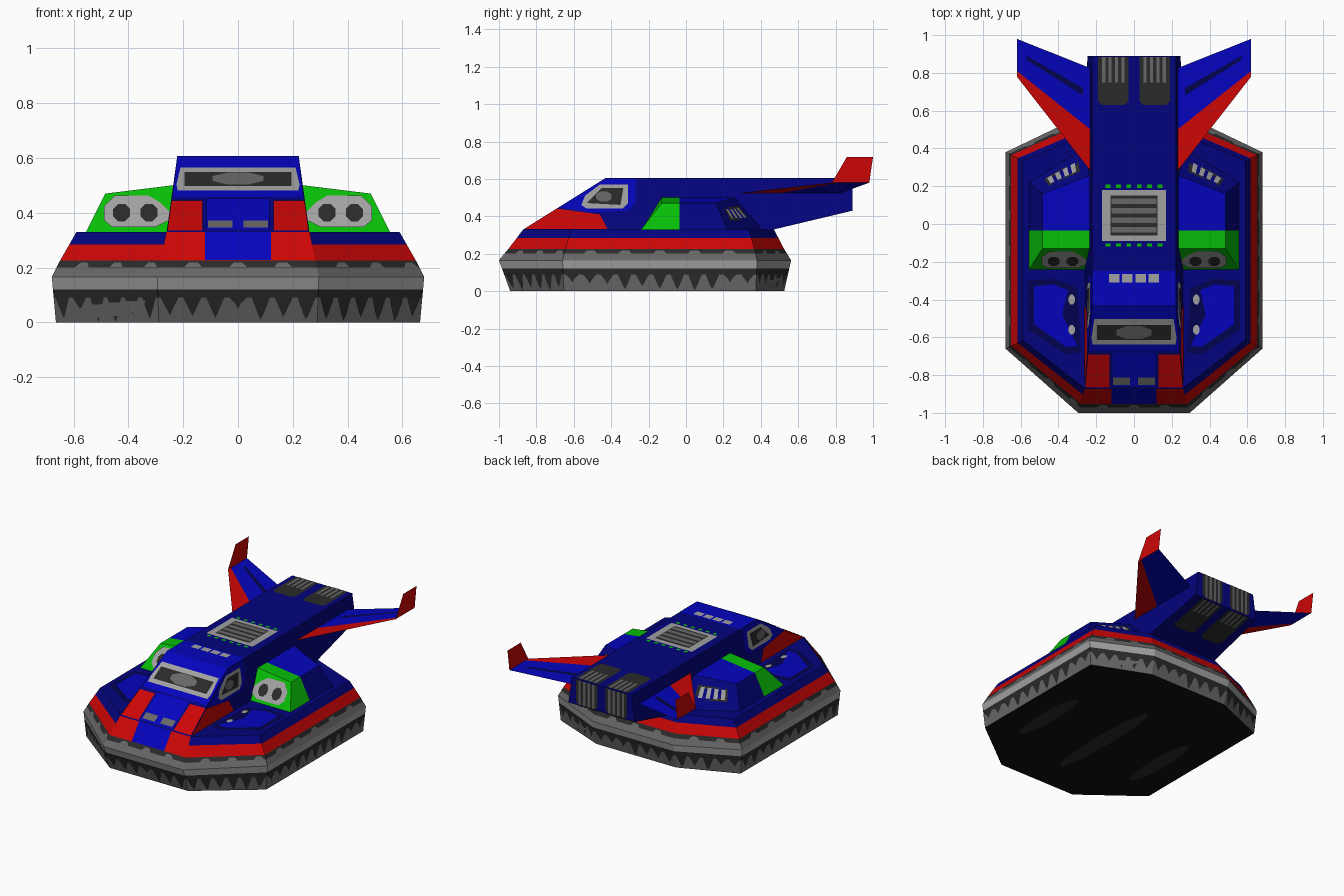
import bpy, bmesh, math, random
from mathutils import Vector

if "Cube" in bpy.data.objects:
    bpy.data.objects.remove(bpy.data.objects["Cube"])
random.seed(4)

def material(name, r, g, b):
    m = bpy.data.materials.new(name)
    m.diffuse_color = [(c / 255) ** 2.2 for c in (r, g, b)] + [1]
    m.use_nodes = True
    m.node_tree.nodes["Principled BSDF"].inputs["Base Color"].default_value = m.diffuse_color
    return m

M = {n: material(n, *c) for n, c in {
    "bright_blue": (12, 12, 188), "dark_blue": (11, 11, 125), "navy": (9, 9, 80),
    "red": (203, 14, 14), "green": (15, 188, 15), "light_grey": (160, 160, 160),
    "mid_grey": (103, 103, 103), "dark_grey": (46, 46, 46), "black": (24, 24, 24)}.items()}
CENTRE = Vector((0, -.2, .3))

def make(name, verts, faces, mats, solid=True):
    """Mesh object; mats holds one colour name per face."""
    used = list(dict.fromkeys(mats))
    bm = bmesh.new()
    vs = [bm.verts.new(v) for v in verts]
    for f, m in zip(faces, mats):
        bm.faces.new([vs[i] for i in f]).material_index = used.index(m)
    if solid:
        bmesh.ops.recalc_face_normals(bm, faces=bm.faces)
    me = bpy.data.meshes.new(name)
    bm.to_mesh(me)
    bm.free()
    for m in used:
        me.materials.append(M[m])
    ob = bpy.data.objects.new(name, me)
    bpy.context.collection.objects.link(ob)
    return ob

def mirrored(ob):
    ob.modifiers.new("mirror", 'MIRROR').use_mirror_merge = False

def plate(name, surf, polys, mat, lift=.003, mirror=False):
    """Thin painted panels: 2D outlines mapped onto a surface and lifted outward."""
    verts, faces = [], []
    for poly in polys:
        p = [Vector(surf(*q)) for q in poly]
        n = (p[1] - p[0]).cross(p[2] - p[1]).normalized()
        if n.dot(sum(p, Vector()) / len(p) - CENTRE) < 0:
            p.reverse()
            n = -n
        faces.append(range(len(verts), len(verts) + len(p)))
        verts += [v + n * lift for v in p]
    ob = make(name, verts, faces, [mat] * len(faces), False)
    if mirror:
        mirrored(ob)

def rect(a, b, c, d):
    return [(a, b), (c, b), (c, d), (a, d)]

def oval(cx, cy, rx, ry, n=8):
    return [(cx + rx * math.cos((k + .5) * math.tau / n), cy + ry * math.sin((k + .5) * math.tau / n)) for k in range(n)]

# ---- hovercraft hull: stacked eight-sided rings (z, half width, front y, back y)
KEYS = [(0, .665, -.94, .525), (.165, .68, -1, .562), (.225, .65, -.95, .525), (.33, .59, -.87, .47)]

def ring(z):
    for a, b in zip(KEYS, KEYS[1:]):
        if z <= b[0]:
            t = (z - a[0]) / (b[0] - a[0])
            hx, yf, yb = (a[i] + (b[i] - a[i]) * t for i in (1, 2, 3))
            break
    d = .68 - hx
    half = [(.295 - d * .4, yf), (hx, -.66 + d * .5), (hx, .38 - d * .5), (.3 - d * .4, yb)]
    return [Vector((x, y, z)) for x, y in half + [(-x, y) for x, y in half[::-1]]]

levels = [0, .09, .12, .165, .2, .225, .285, .33]
bands = ["mid_grey", "dark_grey", "light_grey", "mid_grey", "dark_grey", "red", "dark_blue"]
verts = [v for z in levels for v in ring(z)]
faces, mats = [range(8), range(56, 64)], ["black", "dark_blue"]
for k, m in enumerate(bands):
    for i in range(8):
        j = (i + 1) % 8
        faces.append((k * 8 + i, k * 8 + j, k * 8 + 8 + j, k * 8 + 8 + i))
        mats.append(m)
make("hull_and_skirt", verts, faces, mats)

# ---- skirt drips and worn upper patches on every side
for i in range(8):
    def side_of_skirt(t, z, i=i):
        r = ring(z)
        return r[i].lerp(r[(i + 1) % 8], t)
    n = max(3, round((ring(.1)[i] - ring(.1)[(i + 1) % 8]).length / .09))
    drips, worn = [], []
    for k in range(n):
        t, w, low = (k + .5) / n, .2 / n, random.uniform(.0, .05)
        drips.append([(t - 2 * w, .092), (t - .6 * w, low + .02), (t, low), (t + .6 * w, low + .02), (t + 2 * w, .092)])
        if k % 2:
            worn.append([(t - 2 * w, .2), (t + 2 * w, .2), (t + w, .217), (t - w, .217)])
    plate(f"skirt_drips_{i}", side_of_skirt, drips, "dark_grey", .002)
    plate(f"skirt_worn_{i}", side_of_skirt, worn, "mid_grey", .002)
plate("underside_ovals", lambda x, y: (x, y, 0),
      [oval(0, -.29, .055, .43, 16), oval(.45, -.29, .055, .28, 16), oval(-.45, -.29, .055, .28, 16)], "dark_grey", .001)

# ---- central body: side profile with walls leaning inward
def width(z):
    return .222 + (.605 - z) * .14

profile = [(-.87, .33), (-.43, .605), (.89, .605), (.89, .43), (.47, .33)]
verts = [(s * width(z), y, z) for s in (1, -1) for y, z in profile]
faces = [range(5), range(5, 10)] + [(i, (i + 1) % 5, (i + 1) % 5 + 5, i + 5) for i in range(5)]
make("body", verts, faces, ["dark_blue"] * 7)

def roof(x, y): return (x, y, .605)
def slope(x, y): return (x, y, .605 + .625 * (y + .43))
def wall(y, z): return (width(z), y, z)
def deck(x, y): return (x, y, .33)
def prow(x, z): return (x, -.95 + (z - .225) * .08 / .105, z)
def back(x, z): return (x, .89, z)
def belly(x, y): return (x, y, .43 + (y - .89) * .1 / .42)

# ---- cabin
plate("cabin_roof", roof, [rect(-.22, -.43, .22, -.25)], "bright_blue")
plate("cabin_front", slope, [[(-.24, -.67), (.24, -.67), (.222, -.43), (-.222, -.43)]], "bright_blue")
plate("cabin_sides", wall, [[(-.68, .448), (-.43, .603), (-.27, .603), (-.27, .47), (-.31, .43), (-.52, .42)]], "bright_blue", mirror=True)
plate("windscreen_frame", slope, [[(-.22, -.635), (.22, -.635), (.225, -.6), (.21, -.5), (-.21, -.5), (-.225, -.6)]], "light_grey", .005)
plate("windscreen_glass", slope, [rect(-.195, -.61, .195, -.53)], "dark_grey", .007)
plate("windscreen_glint", slope, [oval(0, -.57, .1, .038)], "mid_grey", .009)
plate("side_window_frame", wall, [[(-.56, .46), (-.53, .44), (-.34, .44), (-.31, .47), (-.31, .57), (-.46, .57), (-.54, .51)]], "light_grey", .005, True)
plate("side_window_glass", wall, [[(-.53, .47), (-.35, .46), (-.335, .55), (-.45, .55)]], "dark_grey", .007, True)
plate("side_window_glint", wall, [oval(-.44, .505, .045, .03)], "mid_grey", .009, True)
plate("roof_vents", roof, [rect(x - .028, -.31, x + .028, -.265) for x in (-.105, -.035, .035, .105)], "light_grey", .005)

# ---- nose
plate("nose_centre", slope, [rect(-.115, -.86, .115, -.68)], "bright_blue")
plate("nose_slots", slope, [rect(.02, -.85, .11, -.81)], "mid_grey", .005, True)
plate("nose_red_tops", slope, [[(.13, -.865), (.258, -.865), (.243, -.69), (.13, -.69)]], "red", mirror=True)
plate("nose_red_cheeks", wall, [[(-.865, .332), (-.69, .441), (-.46, .41), (-.42, .332)]], "red", mirror=True)
plate("prow_red", prow, [[(.12, .225), (.28, .225), (.262, .328), (.12, .328)]], "red", mirror=True)
plate("prow_centre", prow, [rect(-.12, .225, .12, .328)], "bright_blue")

# ---- roof grille
plate("grille_frame", roof, [rect(-.17, -.09, .17, .18)], "light_grey")
plate("grille_inside", roof, [rect(-.125, -.06, .125, .15)], "dark_grey", .005)
plate("grille_slats", roof, [rect(-.12, y, .12, y + .03) for y in (-.045, .005, .055, .105)], "mid_grey", .007)
plate("grille_green_ticks", roof, [rect(-.15 + k * .055, y, -.125 + k * .055, y + .018) for k in range(6) for y in (-.12, .19)], "green")

# ---- exhaust panels wrapping over the tail, with slats
for part, surf, near, slat, end in (("roof", roof, .63, .75, .885), ("back", back, .435, .44, .6), ("belly", belly, .6, .77, .885)):
    plate(f"exhaust_{part}", surf, [[(.03, end), (.19, end), (.19, near + .02), (.17, near), (.05, near), (.03, near + .02)]], "dark_grey", .003, True)
    plate(f"exhaust_slats_{part}", surf, [rect(.05 + k * .034, slat, .067 + k * .034, end) for k in range(4)], "mid_grey", .005, True)

# ---- side pods: green front section, blue rear section
def pod_section(y_out, y_in, z_in, z_out, x_out):
    return [(.2, y_in, .33), (x_out, y_out, .33)]

bottom = [[(.2, -.24), (.555, -.24)], [(.2, -.035), (.555, -.035)], [(.2, .44), (.555, .22)]]
top = [[(.2, -.13), (.485, -.13)], [(.2, -.035), (.485, -.035)], [(.2, .27), (.485, .16)]]
verts = []
for b, t in zip(bottom, top):
    verts += [(*b[0], .33), (*b[1], .33), (*t[1], .47), (*t[0], .505)]
faces = [(0, 1, 2, 3), (8, 9, 10, 11)]
mats = ["green", "dark_blue"]
for k, cols in enumerate((("green", "green"), ("dark_blue", "bright_blue"))):
    a = k * 4
    faces += [(a + 1, a + 5, a + 6, a + 2), (a + 2, a + 6, a + 7, a + 3)]
    mats += cols
mirrored(make("side_pods", verts, faces, mats))

def pod_front(x, z): return (x, -.24 + (z - .33) * .11 / .145, z)
plate("headlight_plate", pod_front, [[(.25, .37), (.3, .345), (.46, .345), (.49, .37), (.49, .42), (.45, .46), (.31, .46), (.25, .4)]], "light_grey", .006, True)
plate("headlights", pod_front, [oval(x, .395, .034, .034) for x in (.325, .425)], "dark_grey", .009, True)

# ---- vents on the sloping pod backs
A, B = Vector((.555, .22, .33)), Vector((.2, .44, .33))
C, D = Vector((.485, .16, .47)), Vector((.2, .27, .505))
def pod_back(u, v): return A.lerp(B, u).lerp(C.lerp(D, u), v)
plate("pod_vent_frame", pod_back, [rect(.18, .3, .72, .75)], "dark_grey", .005, True)
plate("pod_vent_slats", pod_back, [rect(.22 + k * .125, .36, .29 + k * .125, .7) for k in range(4)], "light_grey", .008, True)

# ---- deck panels
plate("deck_panel_border", deck, [[(.28, -.68), (.36, -.69), (.56, -.56), (.56, -.3), (.42, -.29), (.3, -.34)]], "navy", .002, True)
plate("deck_panels", deck, [[(.3, -.645), (.36, -.65), (.53, -.53), (.53, -.33), (.43, -.32), (.35, -.35), (.38, -.48)]], "bright_blue", .004, True)
plate("deck_cleats", deck, [oval(.33, y, .018, .028) for y in (-.4, -.56)], "light_grey", .006, True)

# ---- thin tail wings with upright winglets
def wing(x, y): return (x, y, .525 + (x - .24) * .145)
outline = [(.23, .28), (.62, .78), (.62, .81), (.23, .5), (.62, .98), (.23, .825)]
verts = [wing(*p) for p in outline] + [(.62, .86, .718), (.62, 1, .718)]
mirrored(make("tail_wings", verts, [(0, 1, 2, 3), (3, 2, 4, 5), (1, 2, 4, 7, 6)], ["red", "bright_blue", "red"], False))
plate("wing_lines", wing, [[(.27, .68), (.57, .87), (.57, .89), (.27, .72)]], "navy", .002, True)
